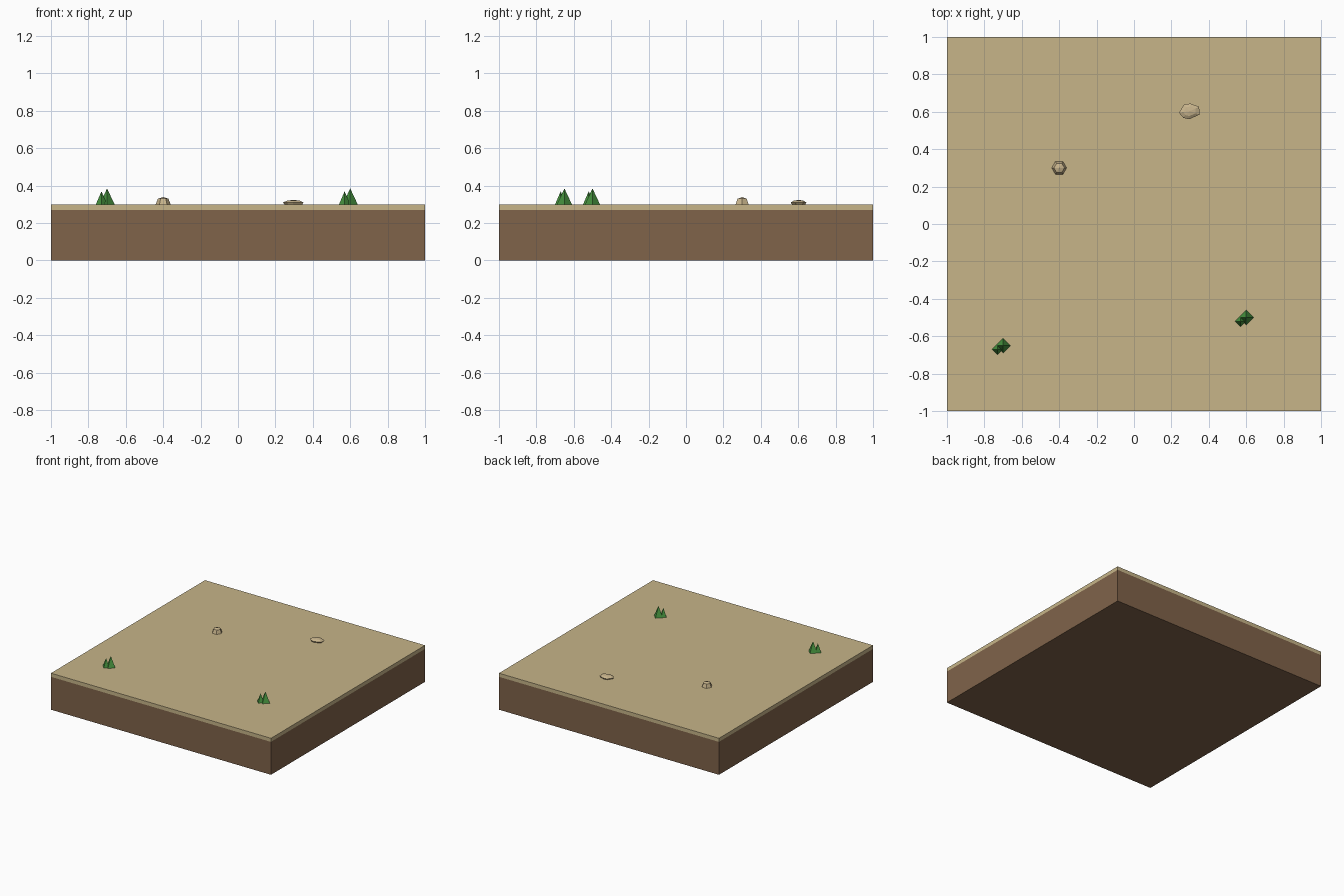
import bpy, bmesh, math

if "Cube" in bpy.data.objects:
    bpy.data.objects.remove(bpy.data.objects["Cube"])


def material(name, rgb):
    # sRGB 0-255 to linear
    m = bpy.data.materials.new(name)
    lin = [((c / 255 + 0.055) / 1.055) ** 2.4 for c in rgb]
    m.diffuse_color = (*lin, 1)
    m.use_nodes = True
    m.node_tree.nodes["Principled BSDF"].inputs["Base Color"].default_value = m.diffuse_color
    return m


SOIL = material("soil brown", (128, 99, 74))
SAND = material("sand", (199, 181, 137))
STONE = material("stone tan", (200, 180, 140))
GRASS = material("grass green", (70, 146, 62))


def finish(name, bm, mat):
    bmesh.ops.recalc_face_normals(bm, faces=bm.faces)
    mesh = bpy.data.meshes.new(name)
    bm.to_mesh(mesh)
    bm.free()
    mesh.materials.append(mat)
    obj = bpy.data.objects.new(name, mesh)
    bpy.context.collection.objects.link(obj)
    return obj


def slab(name, z0, z1, mat):
    bm = bmesh.new()
    bmesh.ops.create_cube(bm, size=1)
    for v in bm.verts:
        v.co = (v.co.x * 2, v.co.y * 2, z0 if v.co.z < 0 else z1)
    finish(name, bm, mat)


def blade(name, x, y, r, h):
    # four-sided spike with corners on the axes
    bm = bmesh.new()
    base = [bm.verts.new((x + r * math.cos(a * math.pi / 2),
                          y + r * math.sin(a * math.pi / 2), GROUND)) for a in range(4)]
    tip = bm.verts.new((x, y, GROUND + h))
    bm.faces.new(base)
    for i in range(4):
        bm.faces.new((base[i], base[(i + 1) % 4], tip))
    finish(name, bm, GRASS)


def rock(name, center, outline, rings, peak):
    # faceted dome: scaled copies of an outline, closed by a peak
    bm = bmesh.new()
    cx, cy = center
    loops = [[bm.verts.new((cx + x * s, cy + y * s, GROUND + z)) for x, y in outline]
             for s, z in rings]
    n = len(outline)
    bm.faces.new(loops[0])
    for lo, hi in zip(loops, loops[1:]):
        for i in range(n):
            j = (i + 1) % n
            bm.faces.new((lo[i], lo[j], hi[j], hi[i]))
    tip = bm.verts.new((cx, cy, GROUND + peak))
    for i in range(n):
        bm.faces.new((loops[-1][i], loops[-1][(i + 1) % n], tip))
    finish(name, bm, STONE)


GROUND = 0.30

# Ground tile
slab("soil_block", 0, 0.27, SOIL)
slab("sand_layer", 0.27, GROUND, SAND)

# Grass tufts: a tall blade and a short one beside it
for i, (x, y) in enumerate([(0.6, -0.5), (-0.7, -0.65)]):
    blade(f"grass_tall_{i}", x, y, 0.04, 0.085)
    blade(f"grass_short_{i}", x - 0.03, y - 0.02, 0.03, 0.07)

# Rocks
hexagon = [(0.04 * math.cos(a * math.pi / 3), 0.04 * math.sin(a * math.pi / 3))
           for a in range(6)]
rock("round_rock", (-0.4, 0.3), hexagon, [(1, 0), (0.7, 0.03)], 0.039)
flat = [(-0.058, -0.008), (-0.035, -0.035), (-0.003, -0.043), (0.053, -0.018),
        (0.05, 0.024), (0.003, 0.041), (-0.03, 0.036)]
rock("flat_rock", (0.298, 0.603), flat, [(0.85, 0), (1, 0.01), (0.6, 0.02)], 0.024)
